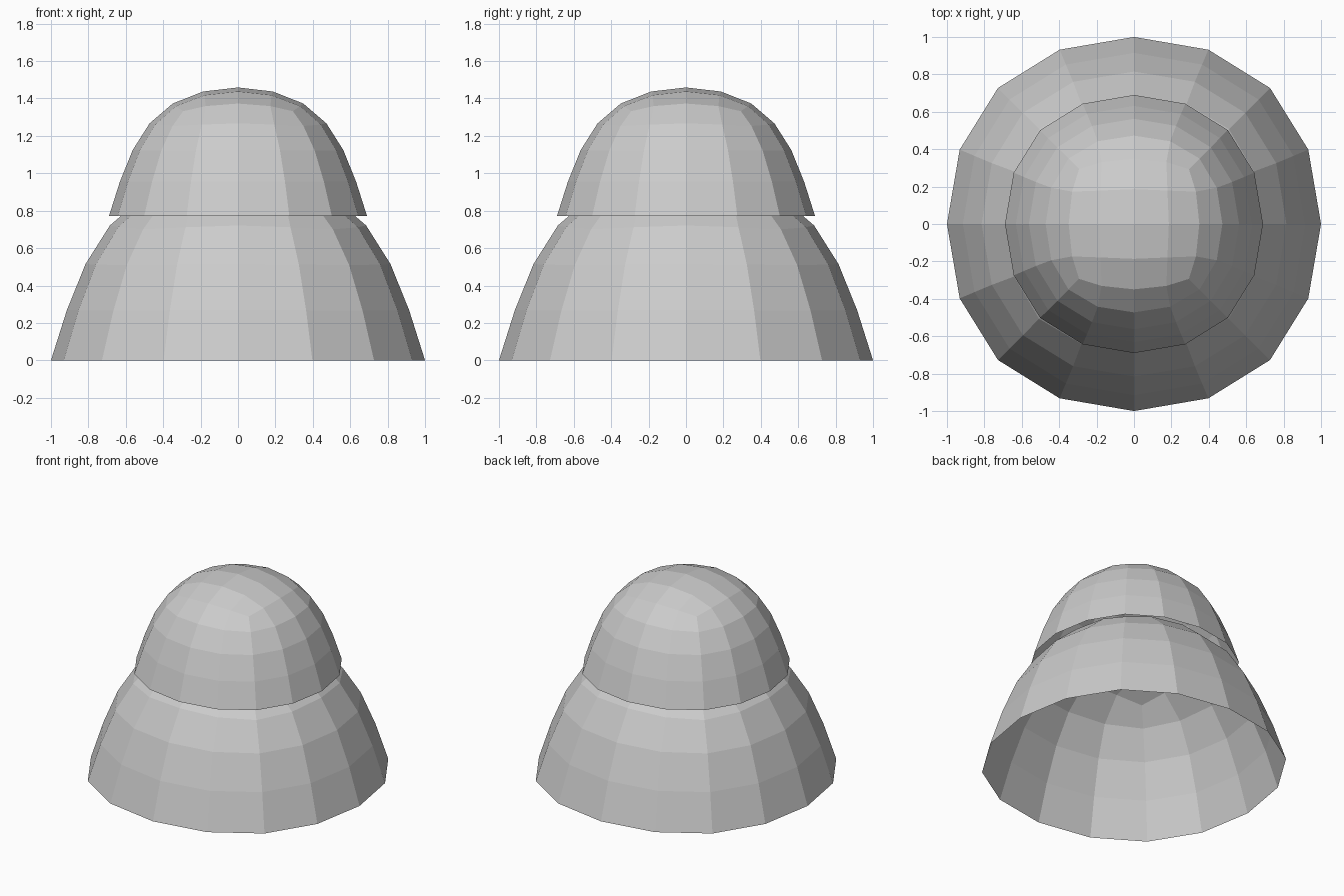
import bpy, bmesh
from mathutils import Vector

if "Cube" in bpy.data.objects:
    bpy.data.objects.remove(bpy.data.objects["Cube"])

TAPER = 0.67  # size of the cage's top face relative to its open bottom


def dome(name, radius, height, base_z):
    """Open-bottomed tapered cube, rounded by subdivision and fitted to size."""
    bm = bmesh.new()
    bmesh.ops.create_cube(bm, size=2)
    bmesh.ops.translate(bm, verts=bm.verts, vec=Vector((0, 0, 1)))
    bottom = [f for f in bm.faces if f.normal.z < -0.5]
    bmesh.ops.delete(bm, geom=bottom, context='FACES_ONLY')
    top_verts = [v for v in bm.verts if v.co.z > 1]
    bmesh.ops.scale(bm, verts=top_verts, vec=Vector((TAPER, TAPER, 1)))
    mesh = bpy.data.meshes.new(name)
    bm.to_mesh(mesh)
    bm.free()

    obj = bpy.data.objects.new(name, mesh)
    bpy.context.collection.objects.link(obj)
    sub = obj.modifiers.new("round", 'SUBSURF')
    sub.levels = sub.render_levels = 2

    # Fit the rounded shell to the wanted radius and height
    ev = obj.evaluated_get(bpy.context.evaluated_depsgraph_get())
    co = [v.co for v in ev.data.vertices]
    rx = max(c.x for c in co)
    top = max(c.z for c in co)
    obj.scale = (radius / rx, radius / rx, height / top)
    obj.location.z = base_z
    return obj


# Wide lower shell and the smaller cap overlapping its top
dome("lower_dome", 1.0, 1.0, 0.0)
dome("upper_dome", 0.69, 0.688, 0.771)
